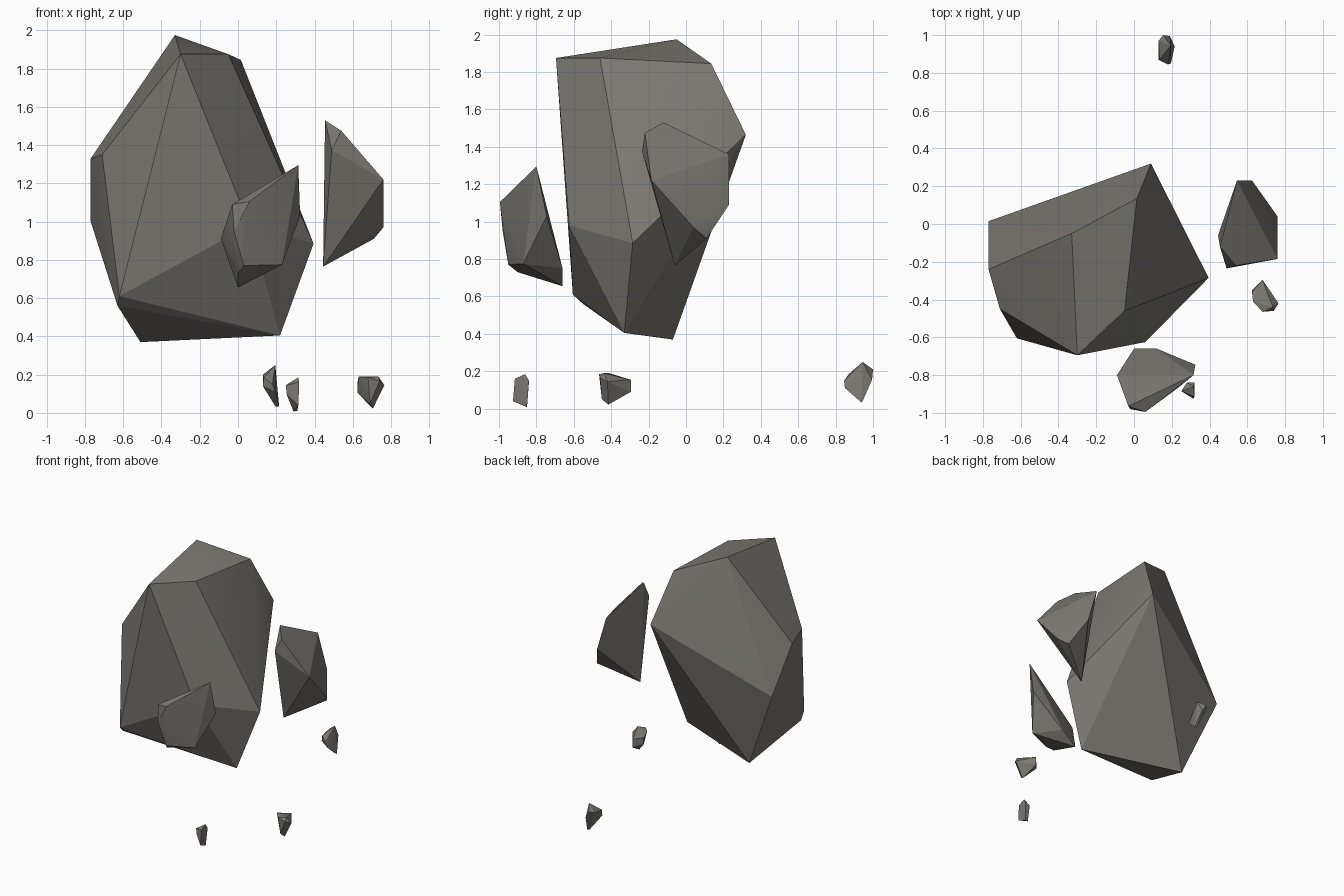
import bpy, bmesh, math

stone = bpy.data.materials.new("warm grey stone")
stone.diffuse_color = (0.20, 0.188, 0.168, 1)


def rock(name, corners):
    """Chiselled rock: convex hull around a few corner points."""
    bm = bmesh.new()
    for c in corners:
        bm.verts.new(c)
    bmesh.ops.convex_hull(bm, input=bm.verts[:])
    loose = [v for v in bm.verts if not v.link_faces]
    bmesh.ops.delete(bm, geom=loose, context='VERTS')
    bmesh.ops.dissolve_limit(bm, angle_limit=math.radians(2),
                             verts=bm.verts[:], edges=bm.edges[:])
    bmesh.ops.recalc_face_normals(bm, faces=bm.faces[:])
    mesh = bpy.data.meshes.new(name)
    bm.to_mesh(mesh)
    bm.free()
    mesh.materials.append(stone)
    ob = bpy.data.objects.new(name, mesh)
    bpy.context.collection.objects.link(ob)
    bpy.ops.object.select_all(action='DESELECT')
    ob.select_set(True)
    bpy.context.view_layer.objects.active = ob
    bpy.ops.object.shade_smooth_by_angle(angle=math.radians(20))
    return ob


# Large floating boulder
rock("main_boulder", [
    (-.33, -.05, 1.975), (.015, .135, 1.845), (-.05, -.46, 1.875), (-.30, -.695, 1.875),
    (.09, .32, 1.465), (-.71, -.45, 1.35), (-.77, -.24, 1.33), (-.77, .015, 1.0),
    (.395, -.285, .885), (.06, -.625, .98), (-.62, -.605, .61), (-.63, -.55, .56),
    (.22, -.33, .405), (-.51, -.07, .37)])

# Broken-off shard floating in front
rock("front_shard", [
    (.315, -.80, 1.295), (.325, -.745, 1.03), (.06, -.995, 1.105), (-.03, -.965, 1.09),
    (-.02, -.98, .95), (-.09, -.80, .91), (0, -.66, .655), (.12, -.66, .75),
    (.23, -.87, .775), (.03, -.95, .77), (0, -.90, .73)])

# Broken-off shard floating on the right
rock("right_shard", [
    (.455, -.12, 1.53), (.54, -.22, 1.475), (.49, -.235, 1.375), (.76, -.185, 1.22),
    (.76, .04, .97), (.71, .11, .91), (.445, -.06, .765), (.545, .23, 1.36), (.625, .23, 1.09)])

# Small pebbles near the ground
rock("back_pebble", [
    (.195, .945, .25), (.155, 1.0, .21), (.13, .97, .2), (.13, .87, .14), (.18, .845, .15),
    (.195, .85, .11), (.215, .94, .032), (.195, .94, .035), (.19, .995, .155), (.135, .87, .185)])
rock("front_pebble", [
    (.315, -.86, .185), (.25, -.885, .145), (.255, -.885, .095), (.32, -.915, .16),
    (.315, -.925, .04), (.29, -.85, .008), (.31, -.85, .01), (.32, -.84, .15), (.28, -.84, .14)])
rock("right_pebble", [
    (.63, -.41, .19), (.735, -.44, .19), (.68, -.465, .185), (.74, -.46, .165),
    (.765, -.42, .145), (.705, -.415, .022), (.69, -.45, .05), (.68, -.295, .155),
    (.68, -.295, .09), (.625, -.35, .105), (.625, -.36, .16)])
